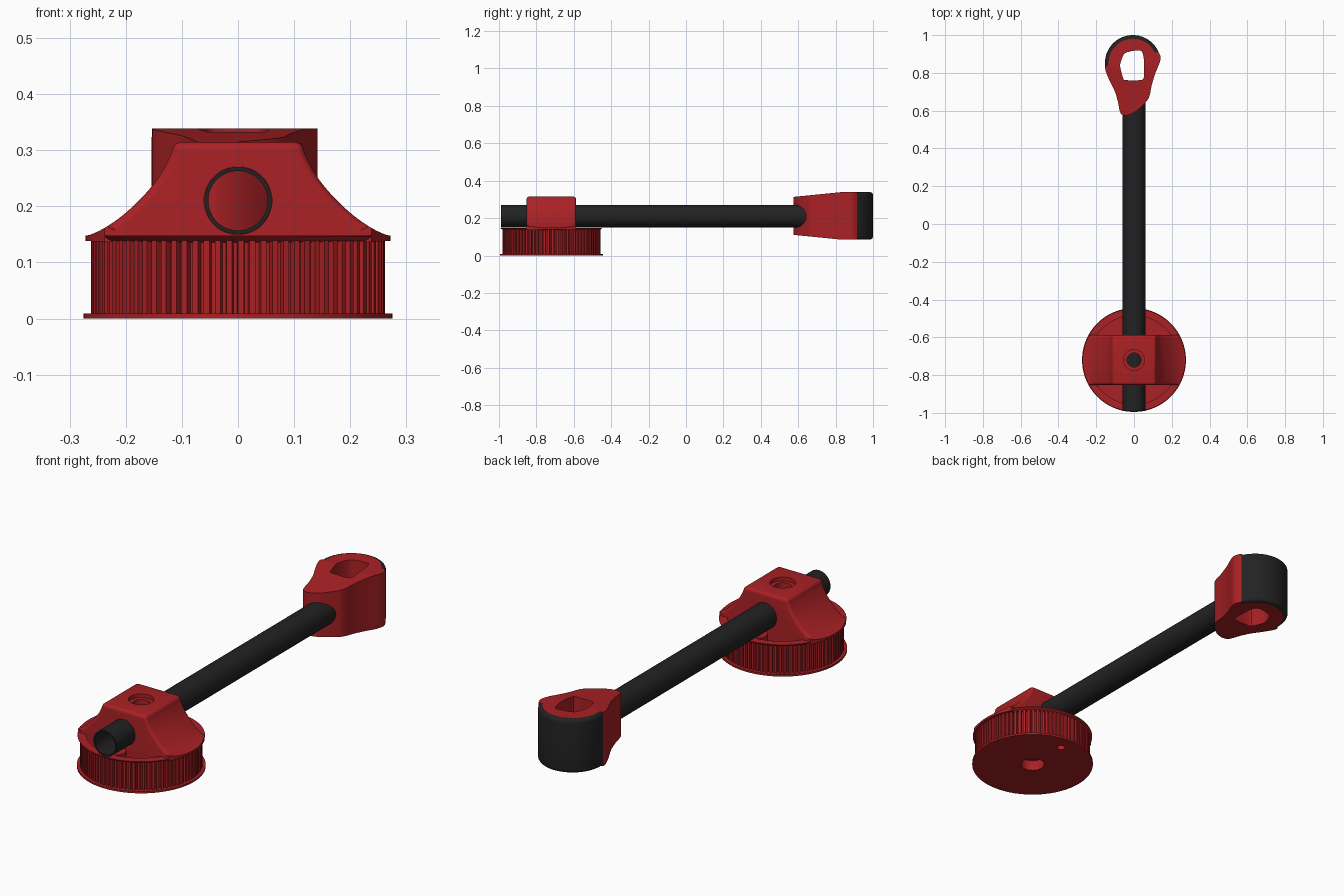
import bpy, bmesh
from math import pi, sin, cos, radians
from mathutils import Vector

if "Cube" in bpy.data.objects:
    bpy.data.objects.remove(bpy.data.objects["Cube"])


def material(name, rgb):
    m = bpy.data.materials.new(name)
    m.diffuse_color = (*rgb, 1)
    m.use_nodes = True
    m.node_tree.nodes["Principled BSDF"].inputs["Base Color"].default_value = m.diffuse_color
    return m


RED = material("red", (0.40, 0.015, 0.018))
BLACK = material("black", (0.016, 0.016, 0.016))
PY = -0.72      # pulley centre in y
TZ = 0.21       # tube axis height


def make(name, bm, mat):
    bmesh.ops.recalc_face_normals(bm, faces=bm.faces)
    me = bpy.data.meshes.new(name)
    bm.to_mesh(me)
    bm.free()
    ob = bpy.data.objects.new(name, me)
    bpy.context.collection.objects.link(ob)
    me.materials.append(mat)
    return ob


def prism(name, pts, a, b, axis="z", mat=RED, bevel=None):
    """Extrude a 2D outline from a to b along an axis."""
    place = {"z": lambda u, v, w: (u, v, w),
             "y": lambda u, v, w: (u, w, v),
             "x": lambda u, v, w: (w, u, v)}[axis]
    bm = bmesh.new()
    lo = [bm.verts.new(place(u, v, a)) for u, v in pts]
    hi = [bm.verts.new(place(u, v, b)) for u, v in pts]
    n = len(pts)
    bm.faces.new(lo)
    bm.faces.new(hi)
    for i in range(n):
        j = (i + 1) % n
        bm.faces.new((lo[i], lo[j], hi[j], hi[i]))
    bmesh.ops.recalc_face_normals(bm, faces=bm.faces)
    if bevel:
        width, zmin = bevel
        es = [e for e in bm.edges if min(v.co.z for v in e.verts) > zmin
              and e.calc_face_angle() > 0.6]
        bmesh.ops.bevel(bm, geom=es, offset=width, segments=4,
                        profile=0.5, affect="EDGES")
    return make(name, bm, mat)


def circle(r, cx=0, cy=0, n=64):
    return [(cx + r * cos(2 * pi * i / n), cy + r * sin(2 * pi * i / n)) for i in range(n)]


def lathe(name, profile, center, mat=RED, a0=0, a1=360, n=96, axis="z"):
    """Turn a closed (radius, height) loop around an axis."""
    full = a1 - a0 >= 360
    bm = bmesh.new()
    rings = []
    for i in range(n if full else n + 1):
        a = radians(a0 + (a1 - a0) * i / n)
        ring = []
        for r, h in profile:
            p = (r * cos(a), r * sin(a), h) if axis == "z" else (r * cos(a), h, r * sin(a))
            ring.append(bm.verts.new(Vector(p) + Vector(center)))
        rings.append(ring)
    k = len(profile)
    for i in range(n):
        p, q = rings[i], rings[(i + 1) % len(rings)]
        for j in range(k):
            bm.faces.new((p[j], q[j], q[(j + 1) % k], p[(j + 1) % k]))
    if not full:
        bm.faces.new(rings[0])
        bm.faces.new(rings[-1])
    return make(name, bm, mat)


def combine(ob, tool, op="DIFFERENCE"):
    md = ob.modifiers.new("b", "BOOLEAN")
    md.operation, md.object, md.solver = op, tool, "EXACT"
    bpy.context.view_layer.objects.active = ob
    bpy.ops.object.modifier_apply(modifier=md.name)
    bpy.data.objects.remove(tool)


def spline(pts, closed=False, n=6):
    """Smooth curve through points."""
    P = [Vector(p) for p in pts]
    P = [P[-1]] + P + P[:2] if closed else [P[0]] + P + [P[-1]]
    out = []
    for a, b, c, d in zip(P, P[1:], P[2:], P[3:]):
        for i in range(n):
            t = i / n
            q = 0.5 * (2 * b + (c - a) * t + (2 * a - 5 * b + 4 * c - d) * t * t
                       + (3 * b - a - 3 * c + d) * t ** 3)
            out.append(tuple(q))
    return out if closed else out + [tuple(P[-1])]


# Toothed pulley body with a shallow recess in its top
teeth, outline = 80, []
for i in range(teeth):
    for f, r in ((0, .262), (.5, .262), (.6, .250), (.9, .250)):
        a = 2 * pi * (i + f) / teeth
        outline.append((r * cos(a), PY + r * sin(a)))
pulley = prism("pulley_teeth", outline, 0.008, 0.141)
combine(pulley, prism("cut", circle(.235, 0, PY, 96), 0.09, 0.2))

# Flanges
base = prism("bottom_flange", circle(.275, 0, PY, 96), 0, 0.009)
lathe("top_flange", [(.235, .13), (.258, .138), (.263, .139), (.272, .146), (.272, .148), (.235, .148)],
      (0, PY, 0))

# Bosses under the tube
for name, y in (("rear_boss", PY + .19), ("front_boss", PY - .19)):
    boss = prism(name, circle(.045, 0, y, 32), 0.085, 0.146)
    if name == "rear_boss":
        combine(boss, prism("cut", circle(.018, 0, PY + .2, 24), -1, 1))

# Flared clamp block holding the tube
side = spline([(.114, .315), (.122, .288), (.145, .247), (.18, .207), (.22, .173), (.262, .150), (.31, .140)])
side = [side[0]] + side[4:] + [(.2, .135), (.2, .085)]
profile = side + [(-x, z) for x, z in reversed(side)]
clamp = prism("clamp_block", profile, PY - .132, PY + .132, "y", bevel=(.014, .16))
combine(clamp, prism("cut", circle(.272, 0, PY, 96), 0, 1), "INTERSECT")
combine(clamp, prism("cut", circle(.0605, 0, TZ), -2, 1, "y"))

# Bolt holes and counterbores
for ob in (pulley, base, clamp):
    combine(ob, prism("cut", circle(.037, 0, PY, 48), -1, 1))
    combine(ob, prism("cut", circle(.053, 0, PY, 48), -1, 0.05))
combine(clamp, prism("cut", circle(.055, 0, PY, 48), 0.297, 1))
for ob in (pulley, base):
    combine(ob, prism("cut", circle(.018, 0, PY + .2, 24), -1, 1))

# Hollow leg tube
tube = lathe("leg_tube", [(.06, -.99), (.06, .70), (.053, .70), (.053, -.99)],
             (0, 0, TZ), BLACK, n=64, axis="y")

# Foot: plan outline cut by a tapered side profile, with a window through it
C, R = Vector((-.006, .852)), .148
A0, A1 = 25, 186


def arc(r, a0, a1, n=28):
    return [(C.x + r * cos(radians(a0 + (a1 - a0) * i / n)),
             C.y + r * sin(radians(a0 + (a1 - a0) * i / n))) for i in range(n + 1)]


right = spline([(-.05, .576), (-.03, .577), (.01, .596), (.055, .637), (.08, .672), (.094, .735),
                (.112, .795), (.136, .855), (.141, .885), arc(R, A0, A1)[0]])
left = spline([arc(R, A0, A1)[-1], (-.150, .81), (-.132, .765), (-.103, .705),
               (-.086, .65), (-.076, .6), (-.068, .58)])
foot = prism("foot", right + arc(R - .019, A0, A1) + left, 0, 0.5)
taper = [(.5, .118), (.83, .085), (1.1, .085)]
combine(foot, prism("cut", taper + [(y, 2 * .212 - z) for y, z in reversed(taper)], -1, 1, "x"), "INTERSECT")
window = [(-.045, .762), (.036, .762), (.052, .778), (.054, .825), (.053, .865), (.045, .906),
          (.03, .919), (0, .917), (-.04, .908), (-.058, .89), (-.073, .845), (-.068, .81), (-.058, .774)]
combine(foot, prism("cut", spline(window, True, 4), -1, 1))

# Rubber pad wrapped around the end of the foot
lo, hi, b = .085, .339, .017
corner = [(R - b + b * sin(t * pi / 10), b - b * cos(t * pi / 10)) for t in range(6)]
section = [(R - .02, lo)] + [(r, lo + d) for r, d in corner] + \
          [(r, hi - d) for r, d in reversed(corner)] + [(R - .02, hi)]
lathe("foot_pad", section, (C.x, C.y, 0), BLACK, A0, A1, 48)

# Smooth shading with sharp edges kept
for ob in bpy.context.collection.objects:
    ob.select_set(True)
bpy.context.view_layer.objects.active = foot
bpy.ops.object.shade_smooth_by_angle(angle=radians(30))
